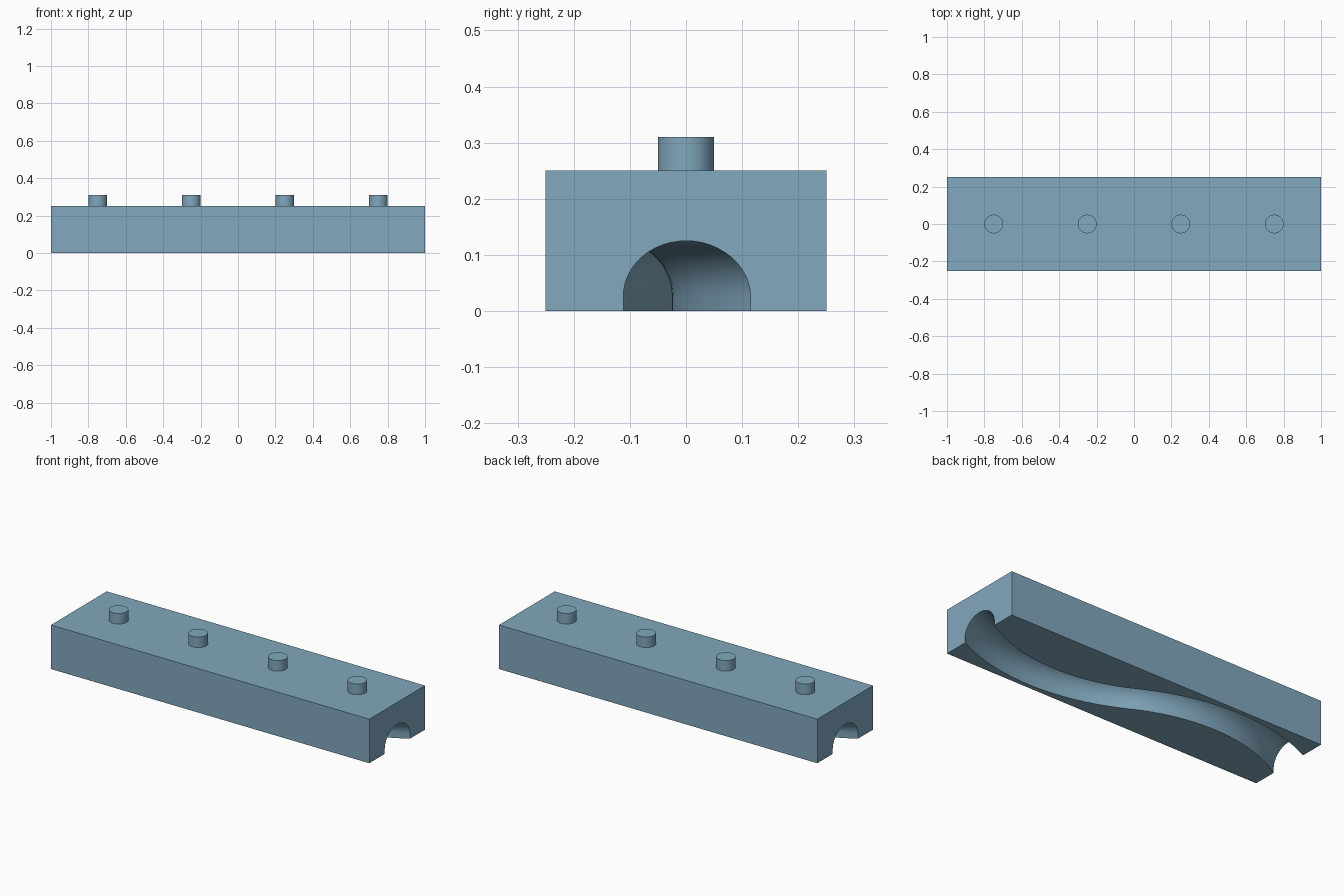
import bpy, bmesh, math

if "Cube" in bpy.data.objects:
    bpy.data.objects.remove(bpy.data.objects["Cube"])

blue = bpy.data.materials.new("slate_blue")
blue.diffuse_color = (0.223, 0.392, 0.515, 1)
blue.use_nodes = True
blue.node_tree.nodes["Principled BSDF"].inputs["Base Color"].default_value = blue.diffuse_color


def finish(bm, name):
    bmesh.ops.recalc_face_normals(bm, faces=bm.faces)
    mesh = bpy.data.meshes.new(name)
    bm.to_mesh(mesh)
    bm.free()
    mesh.materials.append(blue)
    obj = bpy.data.objects.new(name, mesh)
    bpy.context.collection.objects.link(obj)
    return obj


def activate(obj):
    bpy.ops.object.select_all(action='DESELECT')
    obj.select_set(True)
    bpy.context.view_layer.objects.active = obj


# Solid block
bm = bmesh.new()
bmesh.ops.create_cube(bm, size=1)
for v in bm.verts:
    v.co.x *= 2
    v.co.y *= 0.5
    v.co.z = 0.25 if v.co.z > 0 else 0
block = finish(bm, "channel_block")

# Arched cross-section: straight walls under a half circle
WIDTH, SPRING = 0.1, 0.025
section = [(WIDTH, -0.05)]
section += [(WIDTH * math.cos(a), SPRING + WIDTH * math.sin(a))
            for a in (math.pi * i / 24 for i in range(25))]
section += [(-WIDTH, -0.05)]

# S-shaped path: two tangent arcs, each spanning half the block
RISE = 0.125
R = (0.25 + RISE ** 2) / (2 * RISE)
PHI = math.asin(0.5 / R)
OVER = PHI + 0.1
N = 32
angles = [OVER - (OVER + PHI) * i / N for i in range(N + 1)]
stations = [(t, 1) for t in angles] + [(t, -1) for t in reversed(angles[:-1])]

bm = bmesh.new()
rings = []
for t, side in stations:
    sx, sy = math.sin(t), -math.cos(t)
    px = side * (0.5 + R * sx)
    py = side * (R - RISE + R * sy)
    rings.append([bm.verts.new((px + u * sx, py + u * sy, z)) for u, z in section])
count = len(section)
for a, b in zip(rings, rings[1:]):
    for i in range(count):
        j = (i + 1) % count
        bm.faces.new((a[i], a[j], b[j], b[i]))
bm.faces.new(rings[0])
bm.faces.new(rings[-1])
cutter = finish(bm, "channel_cutter")
cutter.hide_render = True

# Cut the channel through the underside
activate(block)
mod = block.modifiers.new("channel", 'BOOLEAN')
mod.operation = 'DIFFERENCE'
mod.solver = 'EXACT'
mod.object = cutter
bpy.ops.object.modifier_apply(modifier=mod.name)
bpy.data.objects.remove(cutter)
bpy.ops.object.shade_smooth_by_angle(angle=math.radians(30))

# Row of round pegs on top
for k, x in enumerate((-0.75, -0.25, 0.25, 0.75)):
    bpy.ops.mesh.primitive_cylinder_add(vertices=48, radius=0.05, depth=0.07,
                                        location=(x, 0, 0.275))
    peg = bpy.context.object
    peg.name = f"peg_{k + 1}"
    peg.data.materials.append(blue)
    bpy.ops.object.shade_smooth_by_angle(angle=math.radians(30))
